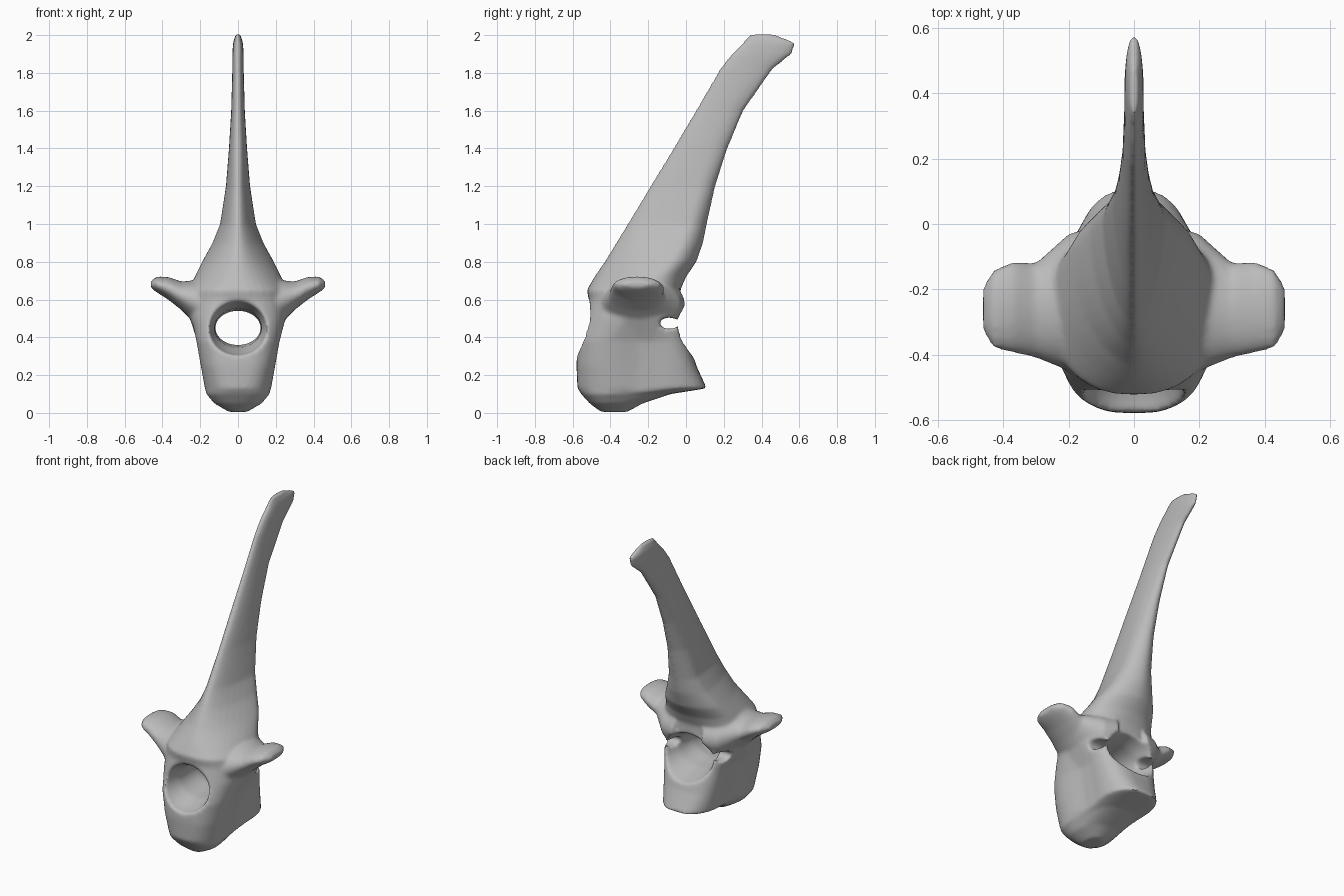
import bpy, bmesh
from math import cos, sin, pi, exp, copysign
from mathutils import Vector

cube = bpy.data.objects.get("Cube")
if cube:
    bpy.data.objects.remove(cube, do_unlink=True)

bone = bpy.data.materials.new("bone_grey")
bone.use_nodes = True
GREY = (0.5, 0.5, 0.5, 1)
bone.diffuse_color = GREY
bone.node_tree.nodes["Principled BSDF"].inputs["Base Color"].default_value = GREY
SIDES = 40


def power(v, e):
    return copysign(abs(v) ** e, v)


def loft(name, rings):
    """Skin a list of closed point rings and cap both ends."""
    bm = bmesh.new()
    loops = [[bm.verts.new(p) for p in ring] for ring in rings]
    for a, b in zip(loops, loops[1:]):
        for i in range(SIDES):
            j = (i + 1) % SIDES
            bm.faces.new((a[i], a[j], b[j], b[i]))
    bm.faces.new(loops[0])
    bm.faces.new(loops[-1])
    bmesh.ops.recalc_face_normals(bm, faces=bm.faces)
    mesh = bpy.data.meshes.new(name)
    bm.to_mesh(mesh)
    bm.free()
    mesh.materials.append(bone)
    obj = bpy.data.objects.new(name, mesh)
    bpy.context.collection.objects.link(obj)
    return obj


def level(z, front, back, w, e, widest):
    """Horizontal section; widest is the y position of the full width."""
    ring = []
    for i in range(SIDES):
        a = 2 * pi * i / SIDES
        s = power(sin(a), e)
        y = widest + s * ((back - widest) if s > 0 else (widest - front))
        x = w * power(cos(a), e)
        if z < 0.5:  # waist between the two end discs
            x *= 1 - 0.16 * exp(-((y + 0.22) / 0.14) ** 2)
        ring.append(Vector((x, y, z)))
    return ring


def oval(axis, along, u, v, ru, rv):
    """Elliptical section across the x or y axis."""
    pts = []
    for i in range(SIDES):
        a = 2 * pi * i / SIDES
        p, q = u + ru * cos(a), v + rv * sin(a)
        pts.append(Vector((along, p, q) if axis == "x" else (p, along, q)))
    return pts


# Body and tall backward-leaning spine: z, front, back, half width, squareness, widest y
vertebra = loft("vertebra", [level(*r) for r in (
    (0.005, -0.45, -0.31, 0.05, 0.9, -0.38),
    (0.05, -0.51, -0.23, 0.13, 0.8, -0.38),
    (0.10, -0.555, -0.08, 0.175, 0.75, -0.34),
    (0.13, -0.575, 0.11, 0.19, 0.75, -0.25),
    (0.25, -0.58, 0.055, 0.21, 0.65, -0.25),
    (0.38, -0.575, 0.015, 0.235, 0.65, -0.25),
    (0.50, -0.535, -0.01, 0.255, 0.7, -0.25),
    (0.60, -0.515, -0.03, 0.265, 0.8, -0.22),
    (0.65, -0.525, -0.03, 0.26, 0.85, -0.22),
    (0.72, -0.485, 0.00, 0.23, 1.0, -0.16),
    (0.80, -0.43, 0.055, 0.19, 1.1, -0.08),
    (0.90, -0.37, 0.09, 0.135, 1.15, -0.02),
    (1.00, -0.31, 0.11, 0.095, 1.15, 0.02),
    (1.20, -0.19, 0.155, 0.064, 1.1, 0.07),
    (1.40, -0.068, 0.22, 0.048, 1.0, 0.12),
    (1.60, 0.05, 0.305, 0.036, 1.0, 0.2),
    (1.82, 0.178, 0.46, 0.03, 0.9, 0.33),
    (1.90, 0.24, 0.56, 0.03, 0.9, 0.40),
    (1.96, 0.30, 0.58, 0.026, 0.9, 0.44),
    (2.005, 0.34, 0.47, 0.012, 0.9, 0.40))])

# Paired side processes: x, centre y, centre z, half depth, half height
wings = [loft("side_process", [oval("x", side * x, *r) for x, *r in (
    (0.10, -0.25, 0.57, 0.25, 0.17),
    (0.20, -0.24, 0.575, 0.21, 0.13),
    (0.30, -0.265, 0.62, 0.145, 0.075),
    (0.37, -0.255, 0.66, 0.14, 0.06),
    (0.43, -0.26, 0.68, 0.12, 0.042),
    (0.462, -0.26, 0.68, 0.07, 0.018))]) for side in (-1, 1)]

# Flared canal running front to back: y, centre x, centre z, half width, half height
canal = loft("canal_cutter", [oval("y", *r) for r in (
    (-0.65, 0, 0.46, 0.18, 0.165),
    (-0.53, 0, 0.455, 0.155, 0.145),
    (-0.42, 0, 0.45, 0.125, 0.105),
    (-0.25, 0, 0.45, 0.12, 0.09),
    (-0.12, 0, 0.45, 0.14, 0.11),
    (0.02, 0, 0.45, 0.185, 0.15),
    (0.15, 0, 0.45, 0.21, 0.17))])

# Small notch through both walls behind the side processes
notch = loft("notch_cutter", [oval("x", x, -0.09, 0.475, 0.05, 0.03)
                              for x in (-0.5, 0.5)])

helpers = wings + [canal, notch]
for obj in helpers:
    obj.hide_render = True
    m = vertebra.modifiers.new(obj.name, "BOOLEAN")
    m.operation = "UNION" if obj in wings else "DIFFERENCE"
    m.solver = "EXACT"
    m.object = obj

# Fuse the parts and soften the joins
remesh = vertebra.modifiers.new("fuse", "REMESH")
remesh.mode = "VOXEL"
remesh.voxel_size = 0.011
soften = vertebra.modifiers.new("soften", "SMOOTH")
soften.factor = 0.5
soften.iterations = 8

# Bake the result, then drop the helpers
bpy.context.view_layer.update()
graph = bpy.context.evaluated_depsgraph_get()
baked = bpy.data.meshes.new_from_object(vertebra.evaluated_get(graph))
vertebra.modifiers.clear()
vertebra.data = baked
baked.materials.clear()
baked.materials.append(bone)
for obj in helpers:
    bpy.data.objects.remove(obj, do_unlink=True)

bpy.ops.object.select_all(action="DESELECT")
vertebra.select_set(True)
bpy.context.view_layer.objects.active = vertebra
bpy.ops.object.shade_smooth_by_angle(angle=0.8)
